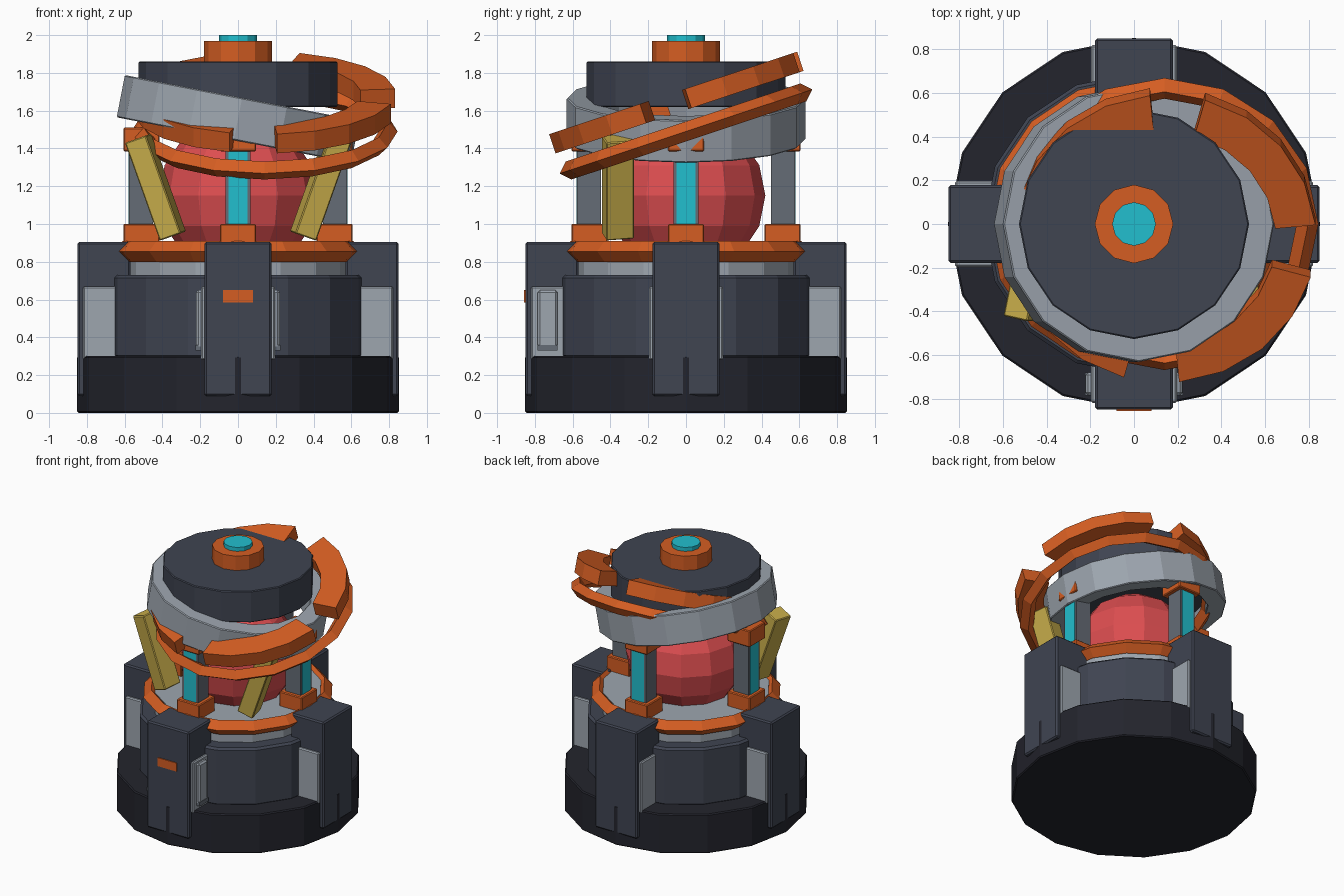
import bpy
import bmesh
from math import radians, sin, cos, pi
from mathutils import Matrix, Vector

cube = bpy.data.objects.get("Cube")
if cube:
    bpy.data.objects.remove(cube, do_unlink=True)


def material(name, rgb):
    mat = bpy.data.materials.new(name)
    mat.use_nodes = True
    color = (*rgb, 1)
    mat.diffuse_color = color
    bsdf = next(n for n in mat.node_tree.nodes if n.type == 'BSDF_PRINCIPLED')
    bsdf.inputs["Base Color"].default_value = color
    return mat


BLACK = material("near_black", (0.017, 0.018, 0.026))
NAVY = material("dark_slate", (0.05, 0.058, 0.083))
LIGHT = material("light_grey", (0.34, 0.38, 0.43))
STEEL = material("steel_grey", (0.13, 0.15, 0.18))
ORANGE = material("orange", (0.66, 0.11, 0.016))
CYAN = material("cyan", (0.016, 0.52, 0.62))
RED = material("red", (0.72, 0.075, 0.08))
YELLOW = material("yellow", (0.58, 0.42, 0.07))


def finish(name, bm, mat, matrix=Matrix(), bevel=0):
    bmesh.ops.recalc_face_normals(bm, faces=bm.faces)
    mesh = bpy.data.meshes.new(name)
    bm.to_mesh(mesh)
    bm.free()
    mesh.materials.append(mat)
    obj = bpy.data.objects.new(name, mesh)
    bpy.context.collection.objects.link(obj)
    obj.matrix_world = matrix
    if bevel:
        mod = obj.modifiers.new("bevel", 'BEVEL')
        mod.width = bevel
        mod.segments = 1
    return obj


def cylinder(name, mat, radius, z0, z1, sides=16, bevel=0):
    bm = bmesh.new()
    bmesh.ops.create_cone(bm, cap_ends=True, segments=sides, radius1=radius,
                          radius2=radius, depth=z1 - z0)
    finish(name, bm, mat, Matrix.Translation((0, 0, (z0 + z1) / 2)), bevel)


def box(name, mat, low, high, turn=Matrix(), bevel=0):
    low, high = Vector(low), Vector(high)
    bm = bmesh.new()
    bmesh.ops.create_cube(bm, size=1)
    bmesh.ops.scale(bm, vec=high - low, verts=bm.verts)
    bmesh.ops.translate(bm, vec=(low + high) / 2, verts=bm.verts)
    finish(name, bm, mat, turn, bevel)


def sweep(name, mat, profile, matrix=Matrix(), start=0, end=360, steps=16, bevel=0):
    """Turn an (r, z) outline around z; partial turns get end caps."""
    closed = end - start == 360
    bm = bmesh.new()
    rings = []
    for i in range(steps if closed else steps + 1):
        a = radians(start + (end - start) * i / steps)
        rings.append([bm.verts.new((r * cos(a), r * sin(a), z)) for r, z in profile])
    pairs = list(zip(rings, rings[1:]))
    if closed:
        pairs.append((rings[-1], rings[0]))
    else:
        bm.faces.new(rings[0])
        bm.faces.new(rings[-1])
    n = len(profile)
    for a, b in pairs:
        for j in range(n):
            k = (j + 1) % n
            bm.faces.new((a[j], a[k], b[k], b[j]))
    finish(name, bm, mat, matrix, bevel)


def diamond(radius, size, z=0):
    return [(radius + size, z), (radius, z + size), (radius - size, z), (radius, z - size)]


# Base, drum and deck
cylinder("base", BLACK, 0.853, 0, 0.3, bevel=0.008)
cylinder("drum", NAVY, 0.69, 0.29, 0.73, bevel=0.015)
cylinder("deck", LIGHT, 0.585, 0.72, 0.89)
sweep("deck_ring", ORANGE, diamond(0.61, 0.055, 0.855))

# Four pylons with side panels, and four pillars standing on the deck
for i, side in enumerate(("front", "left", "back", "right")):
    turn = Matrix.Rotation(i * pi / 2, 4, 'Z')
    box(side + "_pylon", NAVY, (-0.178, -0.85, 0.09), (0.178, -0.57, 0.905), turn, 0.01)
    box(side + "_side_panels", LIGHT, (-0.197, -0.82, 0.28), (0.197, -0.64, 0.67), turn, 0.008)
    box(side + "_pillar", STEEL, (-0.065, -0.577, 0.95), (0.065, -0.45, 1.45), turn)
    box(side + "_pillar_light", CYAN, (-0.05, -0.581, 1.0), (0.05, -0.576, 1.385), turn)
    for part, z0, z1 in (("foot", 0.88, 1.0), ("cap", 1.385, 1.51)):
        box(f"{side}_pillar_{part}", ORANGE, (-0.095, -0.607, z0), (0.095, -0.415, z1),
            turn, 0.006)

# Front pylon badge plate and raised vents
box("front_marker", ORANGE, (-0.08, -0.857, 0.585), (0.08, -0.848, 0.65))
box("front_vents", LIGHT, (-0.222, -0.785, 0.34), (0.222, -0.68, 0.65), bevel=0.012)
box("front_vent_sills", STEEL, (-0.225, -0.785, 0.33), (0.225, -0.68, 0.36))

# Faceted core
bm = bmesh.new()
bmesh.ops.create_uvsphere(bm, u_segments=12, v_segments=8, radius=0.42)
finish("core", bm, RED, Matrix.Translation((0, 0, 1.15)))

# Leaning front struts, mirrored
for side, s in (("left", 1), ("right", -1)):
    lean = (Matrix.Translation((s * 0.437, -0.36, 1.195))
            @ Matrix.Rotation(s * radians(19.6), 4, 'Y')
            @ Matrix.Rotation(s * radians(12), 4, 'Z'))
    box(side + "_strut", YELLOW, (-0.06, -0.075, -0.275), (0.06, 0.075, 0.275), lean, 0.006)

# Tilted grey collar, top disc and hub
collar = Matrix.Translation((0, 0, 1.556)) @ Matrix.Rotation(radians(11), 4, 'Y')
sweep("tilted_collar", LIGHT,
      [(0.5, -0.114), (0.632, -0.114), (0.632, 0.114), (0.5, 0.114)], collar, bevel=0.006)
cylinder("top_disc", NAVY, 0.527, 1.62, 1.86, bevel=0.006)
cylinder("hub", ORANGE, 0.18, 1.85, 1.97, sides=12)
cylinder("hub_light", CYAN, 0.1, 1.96, 2.0, sides=12)

# Tilted orbit ring with four arc segments above it
orbit = Matrix.Translation((0.14, 0, 1.49)) @ Matrix.Rotation(radians(18.4), 4, 'X')
sweep("orbit_ring", ORANGE, diamond(0.655, 0.05), orbit)
for i in range(4):
    start = 5.5 + 90 * i
    sweep(f"orbit_arc_{i + 1}", ORANGE,
          [(0.51, 0.108), (0.695, 0.108), (0.695, 0.215), (0.51, 0.215)],
          orbit, start, start + 69, steps=4)
